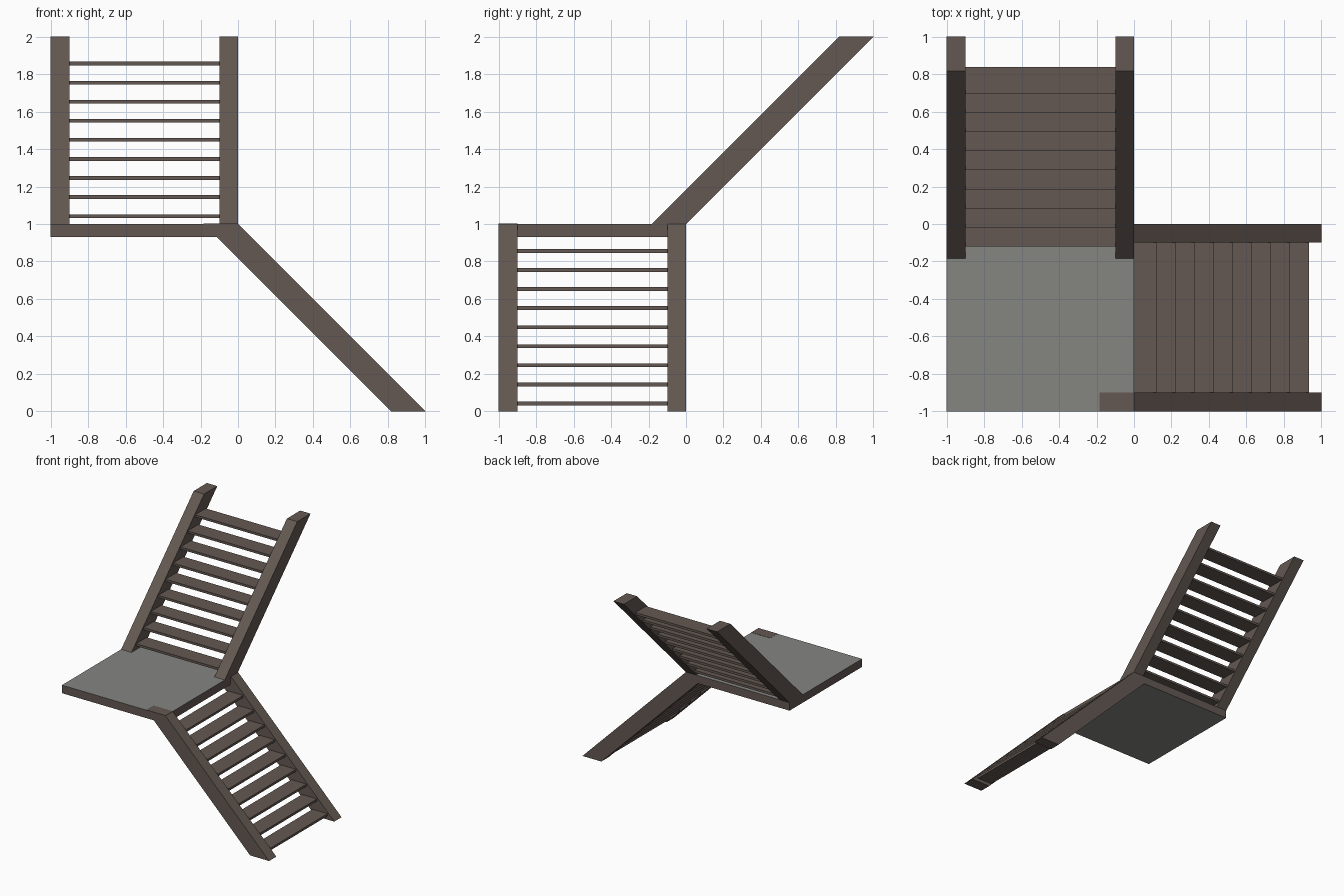
import bpy, bmesh

if "Cube" in bpy.data.objects:
    bpy.data.objects.remove(bpy.data.objects["Cube"])


def material(name, rgb):
    m = bpy.data.materials.new(name)
    m.diffuse_color = (*rgb, 1)
    m.use_nodes = True
    m.node_tree.nodes["Principled BSDF"].inputs["Base Color"].default_value = m.diffuse_color
    return m


WOOD = material("dark brown wood", (0.127, 0.099, 0.085))
GREY = material("grey landing", (0.235, 0.235, 0.222))


def prism(name, profile, to_xyz, a, b, mats=(WOOD,)):
    """Extrude a 2D profile between a and b along the remaining axis."""
    bm = bmesh.new()
    ends = [[bm.verts.new(to_xyz(u, z, w)) for u, z in profile] for w in (a, b)]
    n = len(profile)
    bm.faces.new(ends[0])
    bm.faces.new(ends[1][::-1])
    for i in range(n):
        j = (i + 1) % n
        bm.faces.new((ends[0][i], ends[1][i], ends[1][j], ends[0][j]))
    bmesh.ops.recalc_face_normals(bm, faces=bm.faces)
    # Grey on horizontal faces when a second colour is given
    if len(mats) > 1:
        for f in bm.faces:
            f.normal_update()
            f.material_index = int(abs(f.normal.z) > 0.9)
    mesh = bpy.data.meshes.new(name)
    bm.to_mesh(mesh)
    bm.free()
    for m in mats:
        mesh.materials.append(m)
    ob = bpy.data.objects.new(name, mesh)
    bpy.context.collection.objects.link(ob)
    return ob


def rect(u0, u1, z0, z1):
    return [(u0, z0), (u1, z0), (u1, z1), (u0, z1)]


def along_x(u, z, w):   # profile in the yz plane
    return (w, u, z)


def along_y(u, z, w):   # profile in the xz plane
    return (u, w, z)


# Landing: grey top and underside, wooden edges
prism("landing", rect(-1, 0, 0.93, 1.0), along_y, -1, 0, (WOOD, GREY))

# Upper flight stringers, climbing towards the back
upper = [(-0.183, 1), (0, 1), (1, 2), (0.817, 2)]
for side, x in (("left", -1.0), ("right", -0.1)):
    prism("upper_stringer_" + side, upper, along_x, x, x + 0.1)

# Lower flight stringers, descending to the right
for side, y, top in (("front", -1.0, 1.002), ("back", -0.1, 0.999)):
    lower = [(0.817, 0), (1, 0), (0, 1), (0, top), (-0.185, top)]
    if top < 1:
        lower = [(0.817, 0), (1, 0), (1 - top, top), (-0.182, top)]
    prism("lower_stringer_" + side, lower, along_y, y, y + 0.1)

# Nine treads in each flight
for i in range(9):
    d = i * 0.1018
    z = 0.042 + d
    prism(f"upper_tread_{i + 1}", rect(-0.12 + d, 0.025 + d, 0.99 + z, 1.01 + z),
          along_x, -0.9, -0.1)
    prism(f"lower_tread_{i + 1}", rect(0.79 - d, 0.935 - d, z - 0.01, z + 0.01),
          along_y, -0.9, -0.1)
